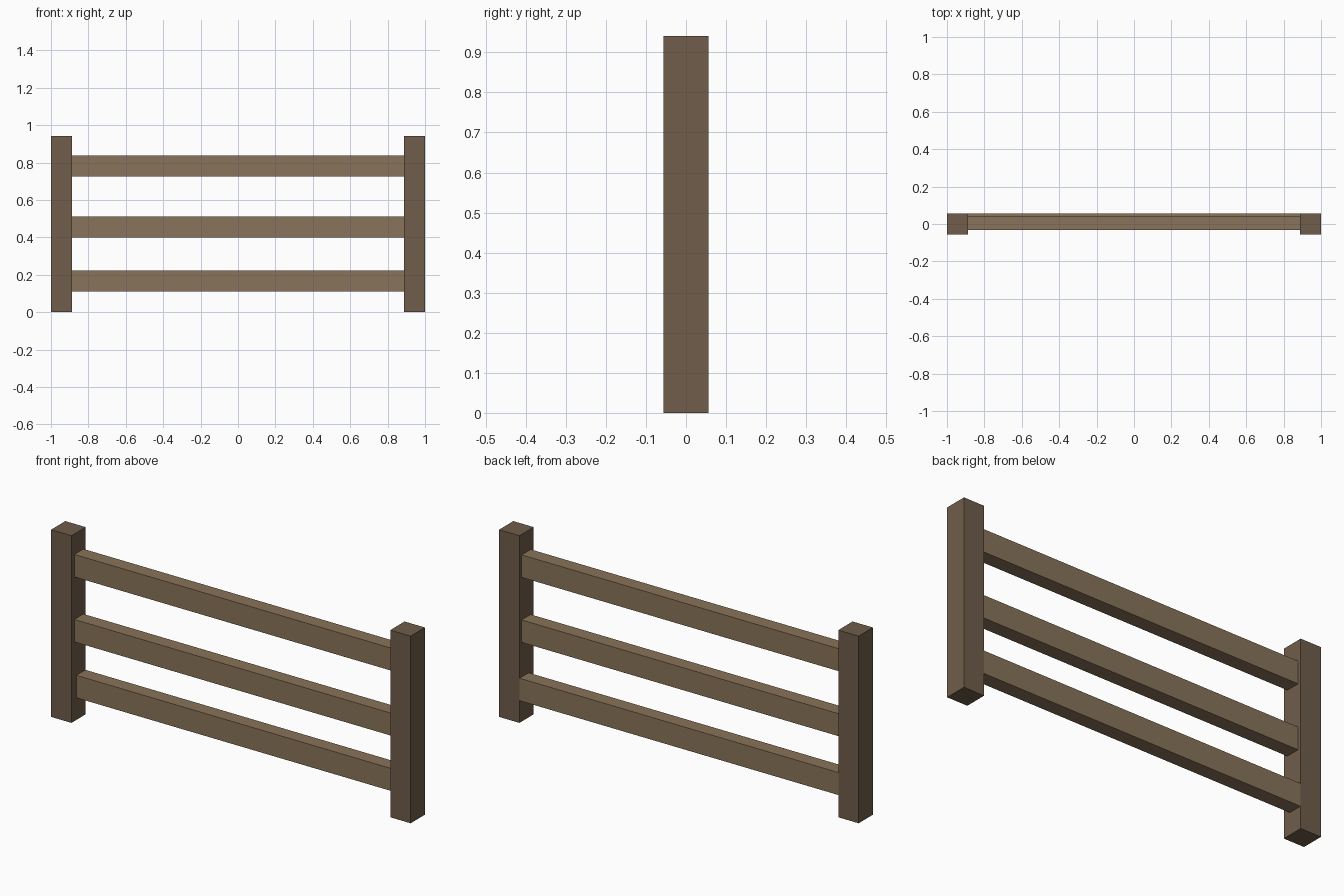
import bpy

if "Cube" in bpy.data.objects:
    bpy.data.objects.remove(bpy.data.objects["Cube"])


def material(name, color):
    m = bpy.data.materials.new(name)
    m.diffuse_color = color
    m.use_nodes = True
    m.node_tree.nodes["Principled BSDF"].inputs["Base Color"].default_value = m.diffuse_color
    return m


post_wood = material("post_wood", (0.16, 0.11, 0.07, 1))
rail_wood = material("rail_wood", (0.25, 0.175, 0.10, 1))


def box(name, lo, hi, mat):
    """Axis-aligned box between two corners."""
    center = [(a + b) / 2 for a, b in zip(lo, hi)]
    bpy.ops.mesh.primitive_cube_add(size=1, location=center)
    ob = bpy.context.object
    ob.name = name
    ob.scale = [b - a for a, b in zip(lo, hi)]
    bpy.ops.object.transform_apply(location=False, rotation=False, scale=True)
    ob.data.materials.append(mat)
    return ob


POST = 0.113      # post width
HEIGHT = 0.941    # post height
RAIL_H = 0.113    # rail height
RAIL_D = 0.072    # rail thickness

# Square end posts
for side, x in (("left", -1), ("right", 1 - POST)):
    box(f"{side}_post", (x, -POST / 2, 0), (x + POST, POST / 2, HEIGHT), post_wood)

# Horizontal rails between the posts; the lowest sits slightly further back
inner = 1 - POST
for name, y, z in (("bottom", -0.017, 0.111),
                   ("middle", -0.033, 0.398),
                   ("top", -0.033, 0.725)):
    box(f"{name}_rail", (-inner, y, z), (inner, y + RAIL_D, z + RAIL_H), rail_wood)
